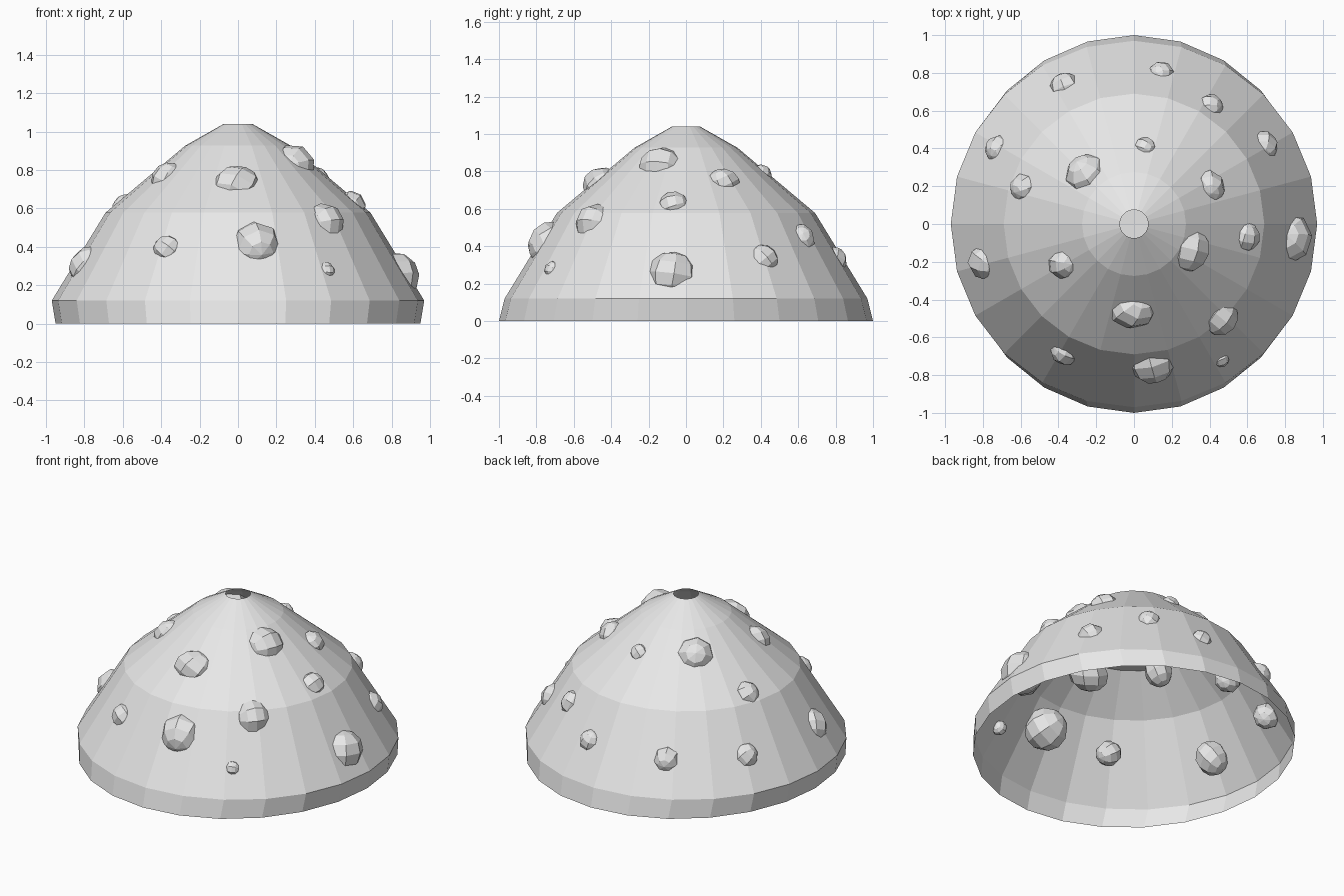
import bpy, bmesh, math, random
from mathutils import Vector, Matrix, Euler

random.seed(4)
cube = bpy.data.objects.get("Cube")
if cube:
    bpy.data.objects.remove(cube, do_unlink=True)

grey = bpy.data.materials.new("stone_grey")
grey.use_nodes = True
grey.diffuse_color = (0.8, 0.8, 0.8, 1)
grey.node_tree.nodes["Principled BSDF"].inputs["Base Color"].default_value = grey.diffuse_color

SIDES = 24
# Shell rings from the base up: x radius, y radius, height
RINGS = [(0.95, 1.0, 0), (0.97, 0.97, 0.12), (0.69, 0.69, 0.578),
         (0.275, 0.275, 0.927), (0.075, 0.075, 1.04)]


def add_object(name, bm):
    mesh = bpy.data.meshes.new(name)
    bm.to_mesh(mesh)
    bm.free()
    mesh.materials.append(grey)
    obj = bpy.data.objects.new(name, mesh)
    bpy.context.collection.objects.link(obj)
    return obj


def add_ring(bm, rx, ry, z):
    angles = [math.tau * i / SIDES for i in range(SIDES)]
    return [bm.verts.new((rx * math.cos(a), ry * math.sin(a), z)) for a in angles]


# Open dome shell with a hole at the top
bm = bmesh.new()
loops = [add_ring(bm, *ring) for ring in RINGS]
for low, high in zip(loops, loops[1:]):
    for i in range(SIDES):
        j = (i + 1) % SIDES
        bm.faces.new((low[i], low[j], high[j], high[i]))
add_object("dome_shell", bm)

# Floor disc inside the dome, seen through the hole
bm = bmesh.new()
bm.faces.new(add_ring(bm, 0.44, 0.44, 0.78))
add_object("inner_floor", bm)


def surface_frame(x, y):
    """Point, outward normal, sideways and uphill directions on the shell."""
    r = math.hypot(x, y)
    for (r0, _, z0), (r1, _, z1) in zip(RINGS[1:], RINGS[2:]):
        if r1 <= r <= r0:
            break
    z = z0 + (r0 - r) / (r0 - r1) * (z1 - z0)
    out = Vector((x / r, y / r, 0))
    uphill = (out * (r1 - r0) + Vector((0, 0, z1 - z0))).normalized()
    side = Vector((-out.y, out.x, 0))
    return Vector((x, y, z)), side.cross(uphill), side, uphill


# Half-buried rocks: x, y, half width, half height
ROCKS = [
    (-.82, -.21, .08, .09), (-.39, -.22, .07, .08), (-.01, -.48, .11, .09),
    (.32, -.15, .10, .10), (.61, -.07, .07, .07), (.87, -.08, .115, .105),
    (.48, -.52, .085, .09), (.47, -.73, .035, .04), (.10, -.77, .11, .11),
    (-.38, -.70, .065, .065), (-.60, .20, .065, .07), (-.74, .41, .065, .07),
    (-.38, .75, .07, .07), (.15, .82, .06, .06), (.415, .64, .06, .07),
    (.71, .43, .07, .07), (.42, .21, .08, .07), (-.27, .28, .10, .10),
    (.06, .42, .05, .05),
]
for n, (x, y, w, h) in enumerate(ROCKS, 1):
    point, normal, side, uphill = surface_frame(x, y)
    w, h = w * 1.2, h * 1.2
    depth = (w + h) / 2
    centre = point - normal * depth * 0.5
    frame = Matrix((side, uphill, normal)).transposed().to_4x4()
    turn = Euler([random.uniform(0, math.tau) for _ in range(3)]).to_matrix().to_4x4()
    bm = bmesh.new()
    bmesh.ops.create_uvsphere(bm, u_segments=8, v_segments=6, radius=1)
    bm.transform(Matrix.Translation(centre) @ frame @ Matrix.Diagonal((w, h, depth, 1)) @ turn)
    add_object(f"rock_{n}", bm)
